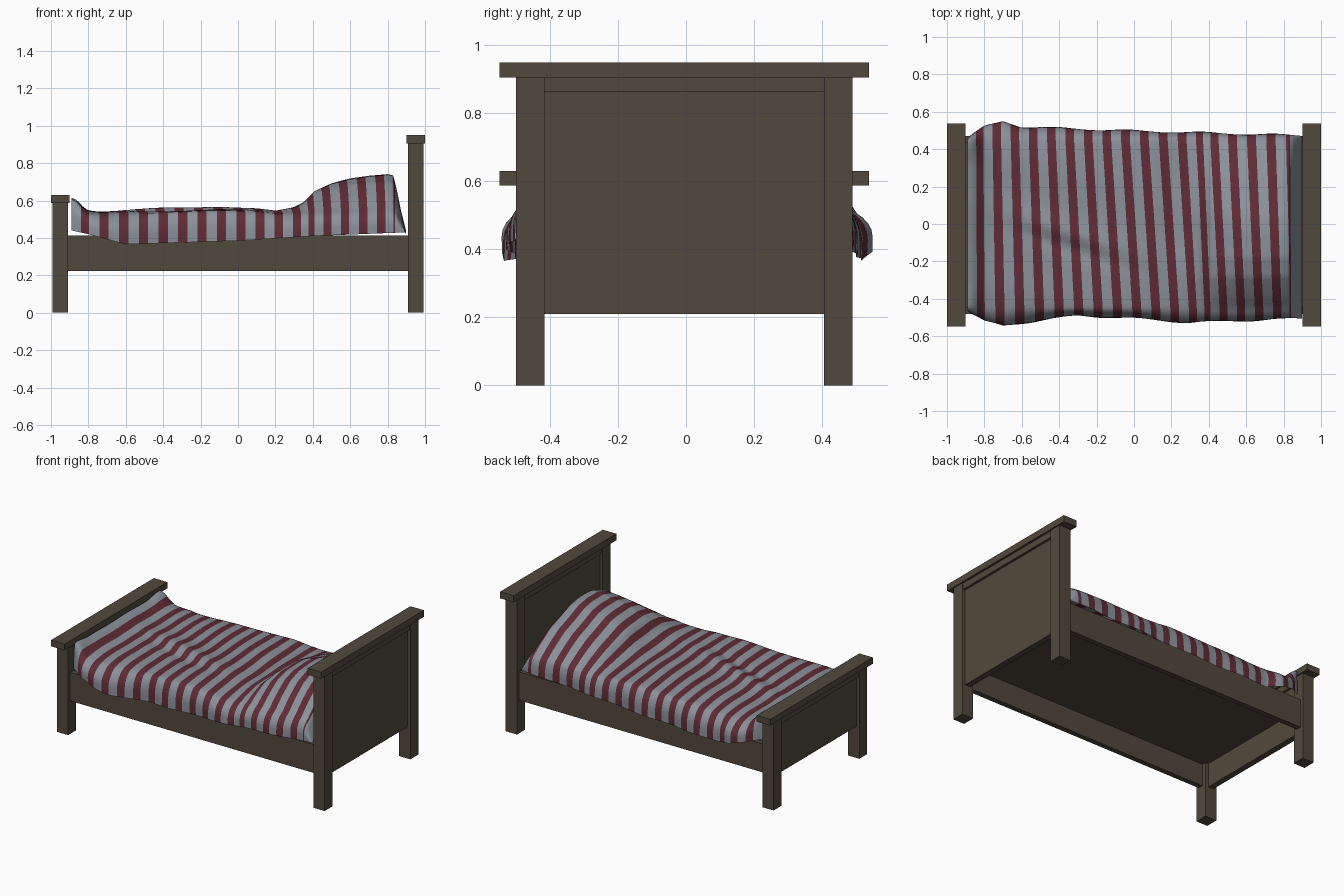
import bpy, bmesh, math

if "Cube" in bpy.data.objects:
    bpy.data.objects.remove(bpy.data.objects["Cube"])

CY = -0.005  # frame centre line in y


def material(name, rgb):
    m = bpy.data.materials.new(name)
    m.diffuse_color = (*rgb, 1)
    m.use_nodes = True
    m.node_tree.nodes["Principled BSDF"].inputs["Base Color"].default_value = m.diffuse_color
    return m


WOOD = material("dark wood", (0.083, 0.066, 0.045))
RED = material("stripe red", (0.118, 0.024, 0.035))
GREY = material("stripe pale grey", (0.255, 0.285, 0.325))


def box(name, x0, x1, y0, y1, z0, z1):
    bm = bmesh.new()
    bmesh.ops.create_cube(bm, size=1)
    for v in bm.verts:
        v.co = ((x0 + x1) / 2 + v.co.x * (x1 - x0),
                CY + (y0 + y1) / 2 + v.co.y * (y1 - y0),
                (z0 + z1) / 2 + v.co.z * (z1 - z0))
    me = bpy.data.meshes.new(name)
    bm.to_mesh(me)
    bm.free()
    me.materials.append(WOOD)
    ob = bpy.data.objects.new(name, me)
    bpy.context.collection.objects.link(ob)
    return ob


# Headboard and footboard: posts, recessed panel, rail and cap
def end_board(name, x, cap_bottom, cap_top):
    for side, s in (("front", -1), ("back", 1)):
        y = sorted((s * 0.411, s * 0.495))
        box(f"{name}_{side}_post", x - 0.042, x + 0.042, *y, 0, cap_bottom)
    box(f"{name}_panel", x - 0.02, x + 0.02, -0.413, 0.413, 0.21, cap_bottom)
    box(f"{name}_top_rail", x - 0.036, x + 0.036, -0.412, 0.412, cap_bottom - 0.042, cap_bottom)
    box(f"{name}_cap", x - 0.05, x + 0.05, -0.543, 0.543, cap_bottom, cap_top)


end_board("headboard", 0.95, 0.906, 0.95)
end_board("footboard", -0.95, 0.588, 0.63)

# Side rails and bed base
for side, s in (("front", -1), ("back", 1)):
    y = sorted((s * 0.44, s * 0.475))
    box(f"{side}_side_rail", -0.915, 0.915, *y, 0.222, 0.412)
box("bed_base", -0.932, 0.932, -0.445, 0.445, 0.37, 0.395)


def lerp(pts, x, k=1):
    if x <= pts[0][0]:
        return pts[0][k]
    for a, b in zip(pts, pts[1:]):
        if x <= b[0]:
            return a[k] + (b[k] - a[k]) * (x - a[0]) / (b[0] - a[0])
    return pts[-1][k]


def smooth(a, b, x):
    t = min(1, max(0, (x - a) / (b - a)))
    return t * t * (3 - 2 * t)


# Blanket lengthwise profile: x, base height, pillow bulge
PATH = [(-0.89, 0.595, 0), (-0.86, 0.585, 0), (-0.80, 0.545, 0), (-0.74, 0.538, 0),
        (-0.5, 0.542, 0), (-0.1, 0.555, 0), (0.1, 0.555, 0), (0.2, 0.545, 0),
        (0.3, 0.54, 0.025), (0.35, 0.54, 0.05), (0.41, 0.54, 0.11), (0.5, 0.54, 0.15),
        (0.6, 0.54, 0.178), (0.7, 0.54, 0.193), (0.8, 0.54, 0.20), (0.83, 0.535, 0.197),
        (0.85, 0.52, 0.13), (0.87, 0.49, 0.06), (0.897, 0.44, 0)]
HEM = [(-0.89, 0.44), (-0.8, 0.42), (-0.6, 0.366), (0, 0.385), (0.4, 0.41), (0.9, 0.43)]
BACK = [(-0.89, 0.46), (-0.8, 0.52), (-0.7, 0.55), (-0.6, 0.52), (0, 0.498), (0.9, 0.473)]
FRONT = [(-0.89, 0.465), (-0.8, 0.52), (-0.7, 0.545), (-0.5, 0.515), (-0.3, 0.49),
         (0, 0.505), (0.3, 0.527), (0.9, 0.505)]
# Pillow bulge across the bed: peak left of centre, long slope to the back
PILLOW = [(-0.46, 0.12), (-0.38, 0.45), (-0.28, 0.82), (-0.18, 1), (-0.05, 1),
          (0.04, 0.95), (0.25, 0.6), (0.46, 0.05)]

ARC = [0]
for a, b in zip(PATH, PATH[1:]):
    ARC.append(ARC[-1] + math.hypot(b[0] - a[0], b[1] + b[2] - a[1] - a[2]))
TABLE = [(l / ARC[-1], *p) for l, p in zip(ARC, PATH)]
DROP = TABLE[-4][0]  # start of the fall behind the pillow


def blanket_point(t, v):
    """t runs foot to head, v runs front hem to back hem."""
    s = abs(v)
    sign = -1 if v < 0 else 1
    y_top = min(s / 0.76, 1) * 0.455 * sign
    t = t - 0.015 * (y_top / 0.455) * math.sin(math.pi * t)
    x, base, bulge = (lerp(TABLE, t, k) for k in (1, 2, 3))
    z = base + bulge * lerp(PILLOW, y_top)
    # soft diagonal fold and small ripples
    fold_y = 0.02 - 0.32 * (x + 0.65)
    d = y_top - fold_y
    along = math.exp(-((x + 0.35) / 0.3) ** 2)
    z += 0.016 * along * (math.exp(-((d - 0.03) / 0.06) ** 2) - math.exp(-((d + 0.05) / 0.05) ** 2))
    z += 0.004 * math.sin(9 * x + 7 * y_top) * math.sin(11 * y_top - 4 * x)
    # raised corners at the foot
    z += 0.025 * smooth(0.80, 0.88, -x) * smooth(0.3, 0.45, abs(y_top))
    if s <= 0.76:
        z -= 0.012 * (s / 0.76) ** 6
        return x, y_top, z
    f = (s - 0.76) / 0.24
    z -= 0.012
    out = lerp(BACK if v > 0 else FRONT, x)
    y = 0.455 + (out - 0.455) * math.sin(min(1, f * 1.35) * math.pi / 2)
    y += 0.006 * f * math.sin(16 * x + 2 * v)
    return x, y * sign, z + (lerp(HEM, x) - z) * f ** 1.35


# Blanket: one sheet, striped by column, red bands narrower than pale ones
PAIRS, SUB, RED_COLS, ROWS = 20.5, 8, 3.75, 64
cols = int(PAIRS * SUB)
bm = bmesh.new()
grid, is_red = [], []
steps = []
for p in range(21):
    g = 1 - RED_COLS / SUB
    for q in range(8):
        steps.append((p + (g * q / 4 if q < 4 else g + (1 - g) * (q - 4) / 4), q >= 4))
end = steps[cols][0]
for pos, red in steps[:cols + 1]:
    t = pos / end
    grid.append([bm.verts.new(blanket_point(t, -1 + 2 * j / ROWS)) for j in range(ROWS + 1)])
    is_red.append(red and t < DROP + 0.01)
for i in range(cols):
    for j in range(ROWS):
        f = bm.faces.new((grid[i][j], grid[i + 1][j], grid[i + 1][j + 1], grid[i][j + 1]))
        f.material_index = int(is_red[i])
        f.smooth = True
me = bpy.data.meshes.new("blanket")
bm.to_mesh(me)
bm.free()
me.materials.append(GREY)
me.materials.append(RED)
bpy.context.collection.objects.link(bpy.data.objects.new("blanket", me))
